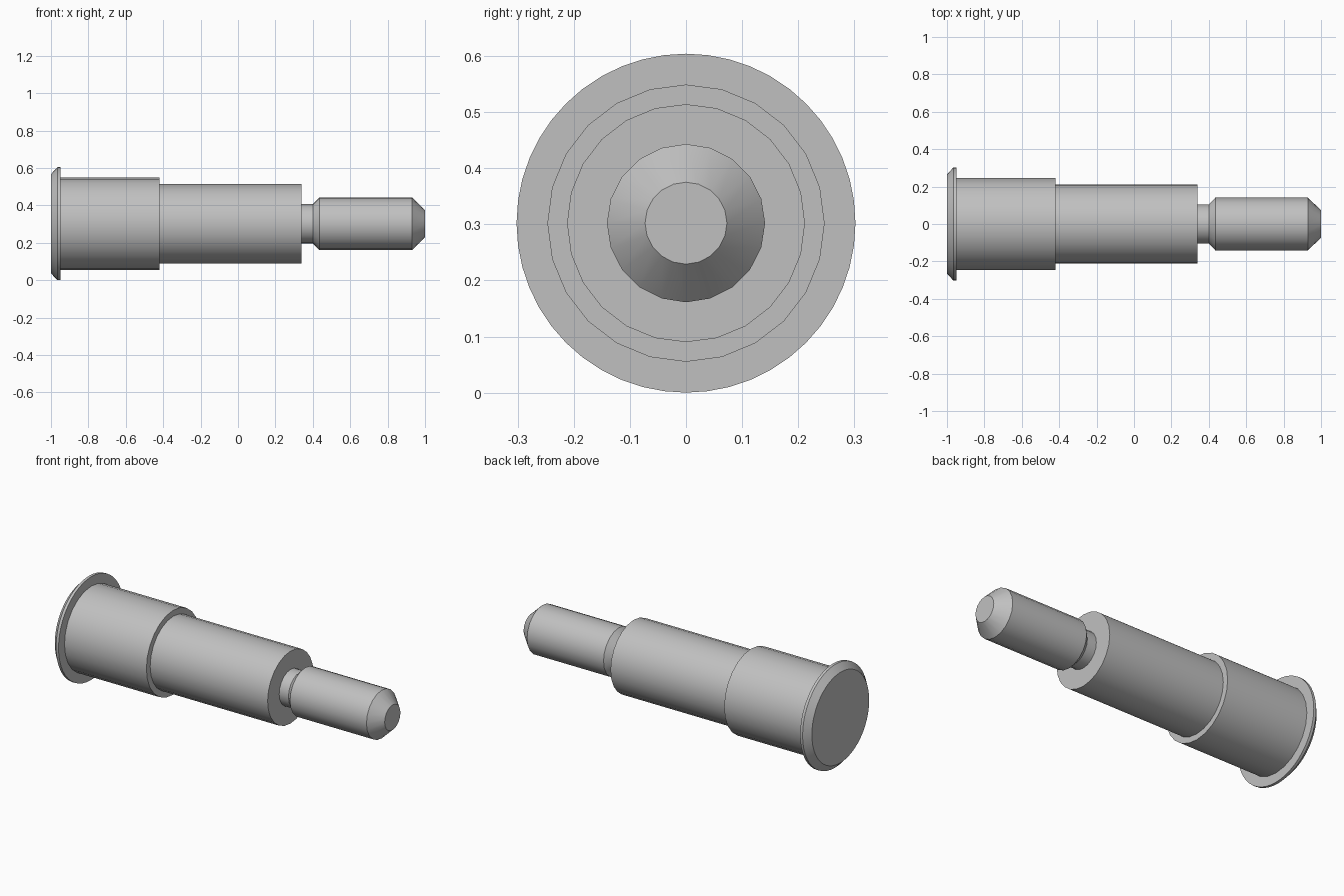
import bpy, bmesh, math

if "Cube" in bpy.data.objects:
    bpy.data.objects.remove(bpy.data.objects["Cube"])

AXIS_Z = 0.302

steel = bpy.data.materials.new("steel grey")
steel.diffuse_color = (0.53, 0.53, 0.53, 1)
steel.use_nodes = True
steel.node_tree.nodes["Principled BSDF"].inputs["Base Color"].default_value = steel.diffuse_color


def lathe(name, profile, sides):
    """Revolve (x, radius) points about the long axis; radius 0 closes an end."""
    bm = bmesh.new()
    rings = []
    for x, r in profile:
        if r == 0:
            rings.append(None)
            continue
        rings.append([bm.verts.new((x, r * math.sin(2 * math.pi * i / sides),
                                    AXIS_Z + r * math.cos(2 * math.pi * i / sides)))
                      for i in range(sides)])
    for a, b in zip(rings, rings[1:]):
        if a is None:
            bm.faces.new(b[::-1])
        elif b is None:
            bm.faces.new(a)
        else:
            for i in range(sides):
                j = (i + 1) % sides
                bm.faces.new((a[i], a[j], b[j], b[i]))
    # make every face point away from the axis, or along it on flat shoulders
    bm.normal_update()
    bmesh.ops.recalc_face_normals(bm, faces=bm.faces[:])
    bm.normal_update()
    wide = max(bm.faces, key=lambda f: abs(f.normal.y) * f.calc_area())
    if wide.normal.y * wide.calc_center_median().y < 0:
        bmesh.ops.reverse_faces(bm, faces=bm.faces[:])
    mesh = bpy.data.meshes.new(name)
    bm.to_mesh(mesh)
    bm.free()
    mesh.materials.append(steel)
    obj = bpy.data.objects.new(name, mesh)
    bpy.context.collection.objects.link(obj)
    bpy.ops.object.select_all(action='DESELECT')
    obj.select_set(True)
    bpy.context.view_layer.objects.active = obj
    bpy.ops.object.shade_smooth_by_angle(angle=math.radians(25))
    return obj


# Chamfered flange head
lathe("head", [(-1, 0), (-1, 0.265), (-0.966, 0.302), (-0.95, 0.302), (-0.95, 0.24)], 48)
# Thick collar with a flat shoulder
lathe("collar", [(-0.952, 0.247), (-0.42, 0.247), (-0.42, 0.205)], 24)
# Main shank with a flat shoulder
lathe("shank", [(-0.422, 0.212), (0.34, 0.212), (0.34, 0.10)], 24)
# Relief neck, then the threaded end with chamfers
lathe("threaded_end", [(0.338, 0.105), (0.40, 0.105), (0.435, 0.141),
                       (0.93, 0.141), (1, 0.073), (1, 0)], 20)
